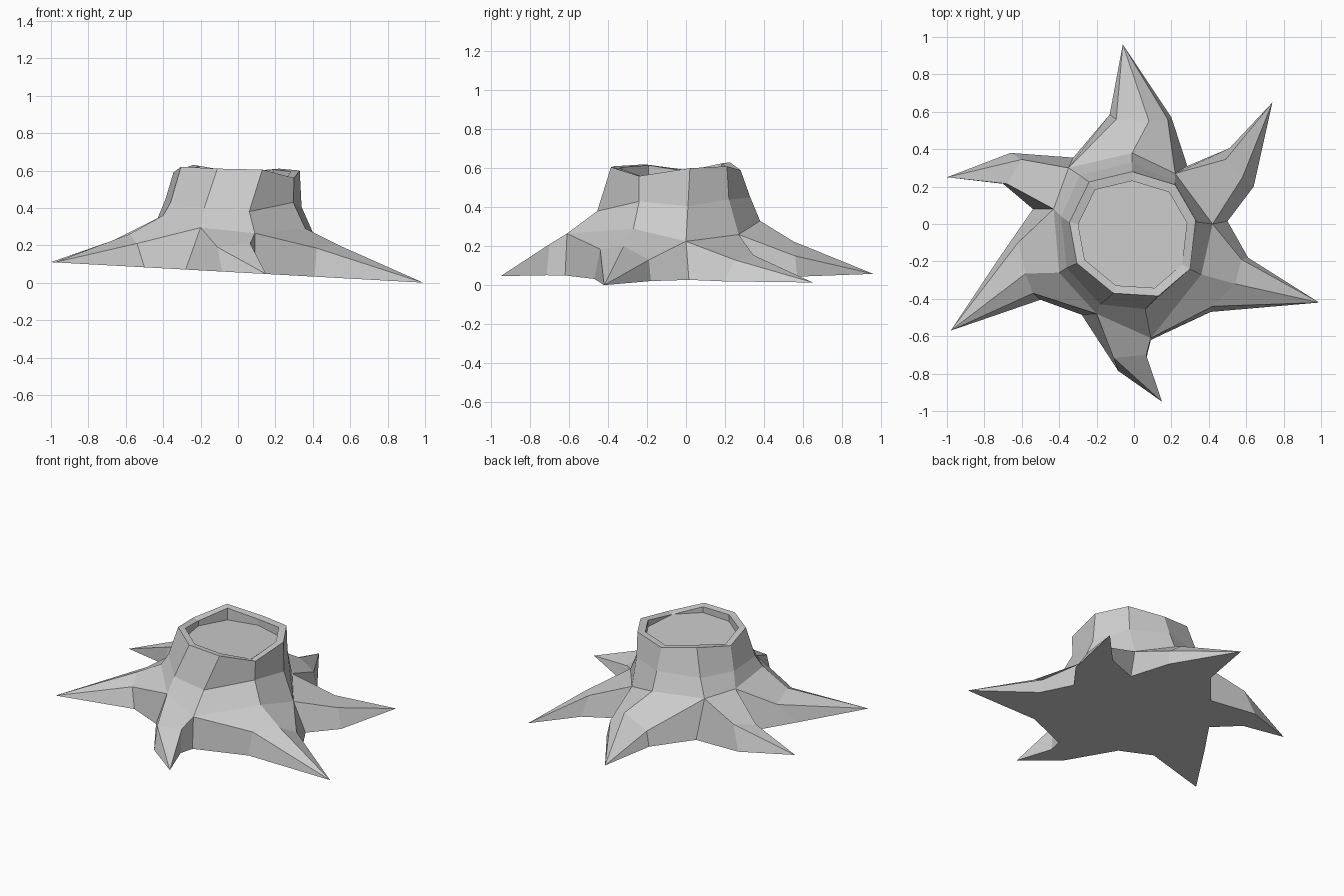
import bpy, bmesh
from mathutils import Vector

if "Cube" in bpy.data.objects:
    bpy.data.objects.remove(bpy.data.objects["Cube"])


def ground(x, y):
    # slightly tilted underside
    return (x, y, 0.055 - 0.055 * x)


# Trunk rings: nine columns, clockwise from the back
rim = [(-.01, .28, .59), (.22, .21, .61), (.33, .02, .60), (.30, -.24, .56), (.13, -.385, .605),
       (-.11, -.37, .61), (-.305, -.21, .62), (-.345, .01, .59), (-.24, .225, .63)]
waist = [(-.01, .33, .45), (.22, .22, .44), (.34, .01, .405), (.295, -.24, .43), (.06, -.455, .38),
         (-.18, -.43, .40), (-.36, -.235, .43), (-.39, .04, .44), (-.29, .26, .45)]
collar = [(-.01, .38, .33), (.22, .27, .26), (.42, 0, .225), (.36, -.27, .29), (.09, -.61, .265),
          (-.2, -.48, .295), (-.40, -.26, .36), (-.43, .08, .345), (-.35, .30, .34)]

# Ground points in the valleys between roots, keyed by trunk column
valley = {8: (-.325, .355), 1: (.285, .31), 2: (.5, .015), 4: (.09, -.62),
          5: (-.28, -.485), 7: (-.54, .08)}

# Roots: trunk columns, shoulder points, two shoulder ground points, tip
roots = [
    ((8, 0, 1), [(-.095, .56, .15), (.08, .55, .225), (.18, .56, .15)],
     (-.13, .585), (.20, .57), (-.06, .96)),
    ((1, 2), [(.49, .345, .155), (.58, .25, .13)], (.51, .405), (.64, .20), (.74, .65)),
    ((2, 3, 4), [(.575, -.19, .13), (.54, -.32, .20), (.42, -.44, .185)],
     (.61, -.18), (.41, -.47), (.99, -.42)),
    ((4, 5), [(.065, -.70, .21), (-.11, -.715, .19)], (.067, -.715), (-.085, -.785), (.15, -.95)),
    ((5, 6, 7), [(-.54, -.37, .21), (-.58, -.265, .26), (-.62, -.10, .22)],
     (-.50, -.405), (-.72, -.18), (-.98, -.57)),
    ((7, 8), [(-.68, .215, .22), (-.60, .345, .25)], (-.70, .215), (-.66, .38), (-1.0, .25)),
]

bm = bmesh.new()


def ring(points):
    return [bm.verts.new(p) for p in points]


def bridge(a, b):
    for i in range(len(a)):
        j = (i + 1) % len(a)
        bm.faces.new((a[i], a[j], b[j], b[i]))


# Trunk wall, rim lip and sunken cut surface
centre = Vector((-.01, -.075, 0))
inner = [centre + (Vector(p) - centre) * .86 for p in rim]
lip = [(p.x, p.y, q[2] - .005) for p, q in zip(inner, rim)]
floor = [(p.x, p.y, .55 - .03 * p.y) for p in inner]
collar_v = ring(collar)
rings = [ring(floor), ring(lip), ring(rim), ring(waist), collar_v]
bm.faces.new(rings[0])
for upper, lower in zip(rings, rings[1:]):
    bridge(upper, lower)

# Roots spreading from the collar
valley_v = {k: bm.verts.new(ground(*p)) for k, p in valley.items()}
outline = []
for cols, shoulders, g0, g1, tip in roots:
    top = [collar_v[c] for c in cols]
    sh = ring(shoulders)
    b0, b1, t = ring([ground(*g0), ground(*g1), ground(*tip)])
    v0, v1 = valley_v[cols[0]], valley_v[cols[-1]]
    for i in range(len(sh) - 1):
        bm.faces.new((top[i], top[i + 1], sh[i + 1], sh[i]))
        bm.faces.new((sh[i], sh[i + 1], t))
    bm.faces.new((top[0], sh[0], b0, v0))
    bm.faces.new((sh[0], t, b0))
    bm.faces.new((top[-1], v1, b1, sh[-1]))
    bm.faces.new((sh[-1], b1, t))
    outline += [v0, b0, t, b1]

# Flat underside
bm.faces.new(outline)
bmesh.ops.recalc_face_normals(bm, faces=bm.faces)

mesh = bpy.data.meshes.new("tree_stump")
bm.to_mesh(mesh)
bm.free()
stump = bpy.data.objects.new("tree_stump", mesh)
bpy.context.collection.objects.link(stump)

grey = bpy.data.materials.new("light grey")
grey.diffuse_color = (.6, .6, .6, 1)
grey.use_nodes = True
grey.node_tree.nodes["Principled BSDF"].inputs["Base Color"].default_value = grey.diffuse_color
mesh.materials.append(grey)
